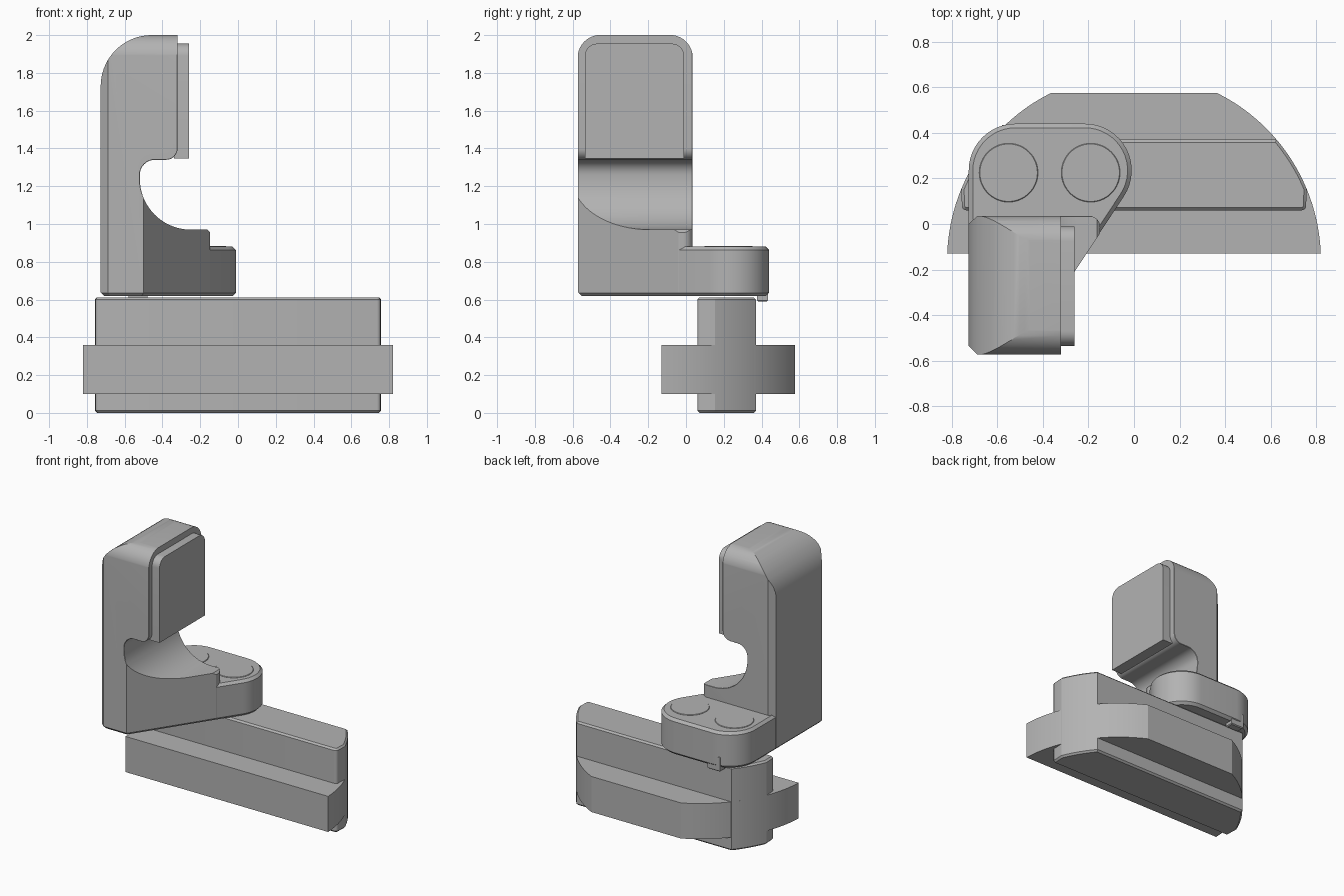
import bpy, bmesh
from math import sin, cos, radians
from mathutils import Vector

cube = bpy.data.objects.get("Cube")
if cube:
    bpy.data.objects.remove(cube, do_unlink=True)

grey = bpy.data.materials.new("plain grey")
grey.use_nodes = True
COLOUR = (0.45, 0.45, 0.45, 1)
grey.diffuse_color = COLOUR
grey.node_tree.nodes["Principled BSDF"].inputs["Base Color"].default_value = COLOUR


def arc(cx, cy, r, start, end, steps=12):
    """Points along a circular arc, angles in degrees."""
    angles = [radians(start + (end - start) * i / steps) for i in range(steps + 1)]
    return [(cx + r * cos(a), cy + r * sin(a)) for a in angles]


def prism(name, outline, low, high, axis="z", bevel=0.0, segments=1, rim=None):
    """Extrude an outline along an axis and optionally bevel its rims."""
    place = {"x": lambda u, v, w: (w, u, v),
             "y": lambda u, v, w: (u, w, v),
             "z": lambda u, v, w: (u, v, w)}[axis]
    bm = bmesh.new()
    rings = [[bm.verts.new(place(u, v, w)) for u, v in outline] for w in (low, high)]
    caps = [bm.faces.new(ring) for ring in rings]
    n = len(outline)
    for i in range(n):
        j = (i + 1) % n
        bm.faces.new((rings[0][i], rings[0][j], rings[1][j], rings[1][i]))
    bmesh.ops.recalc_face_normals(bm, faces=bm.faces)
    if bevel:
        edges = {e for c in caps for e in c.edges}
        if rim:
            edges = {e for e in edges if rim((e.verts[0].co + e.verts[1].co) / 2)}
        bmesh.ops.bevel(bm, geom=list(edges), offset=bevel, segments=segments,
                        profile=0.5, affect="EDGES", clamp_overlap=True)
    mesh = bpy.data.meshes.new(name)
    bm.to_mesh(mesh)
    bm.free()
    mesh.materials.append(grey)
    obj = bpy.data.objects.new(name, mesh)
    bpy.context.collection.objects.link(obj)
    return obj


def cut(obj, cutter, operation):
    """Apply a boolean and discard the cutter."""
    mod = obj.modifiers.new("cut", "BOOLEAN")
    mod.object, mod.operation, mod.solver = cutter, operation, "EXACT"
    cutter.hide_render = True
    bpy.context.view_layer.update()
    graph = bpy.context.evaluated_depsgraph_get()
    mesh = bpy.data.meshes.new_from_object(obj.evaluated_get(graph))
    obj.modifiers.clear()
    obj.data = mesh
    bpy.data.objects.remove(cutter, do_unlink=True)


def mirrored(points):
    return points + [(-x, y) for x, y in reversed(points)]


parts = []

# Base: wide flat plate crossed by a tall bar, both ending on one large arc
parts.append(prism("base_plate", mirrored([(0.82, -0.13)] + arc(0, -0.16, 0.82, 2.1, 63.8, 20)),
                   0.10, 0.36, bevel=0.01))
bar_end = arc(0.735, 0.08, 0.02, -90, 0, 4) + arc(0, -0.16, 0.82, 22.5, 40.3, 10)
parts.append(prism("base_bar", mirrored(bar_end), 0.0, 0.612, bevel=0.012))

# Foot: rounded back, slanted right side
foot = ([(-0.685, -0.57), (-0.5, -0.57)] + arc(-0.215, 0.235, 0.205, -34, 90, 16)
        + arc(-0.52, 0.235, 0.205, 90, 180) + [(-0.725, -0.53)])
parts.append(prism("foot", foot, 0.618, 0.88, bevel=0.018))

# Round plugs on the foot, each with a thin surrounding seam
for name, x in (("left_plug", -0.19), ("right_plug", -0.55)):
    parts.append(prism(name, arc(x, 0.225, 0.129, 0, 354.375, 63), 0.86, 0.884, bevel=0.003))

# Small tab under the back of the foot
parts.append(prism("foot_tab", [(-0.58, 0.375), (-0.48, 0.375), (-0.48, 0.435), (-0.58, 0.435)],
                   0.59, 0.70, bevel=0.006))

# Column: hooked side profile with a rounded throat
profile = ([(-0.727, 0.638), (-0.148, 0.638), (-0.148, 0.955), (-0.163, 0.97)]
           + arc(-0.25, 1.24, 0.27, 270, 180, 18)
           + arc(-0.44, 1.26, 0.08, 180, 90, 8)
           + arc(-0.38, 1.40, 0.06, 270, 360, 8)
           + [(-0.32, 2.0)] + arc(-0.457, 1.73, 0.27, 90, 180, 18))
column = prism("column", profile, -0.573, 0.035, axis="y", bevel=0.02, segments=1,
               rim=lambda p: p.x > -0.6 and p.z > 0.9 and (p.z > 1.15 or p.y > 0))
# round the top corners seen from the side
side = ([(-0.58, 0.5), (0.04, 0.5)] + arc(-0.085, 1.88, 0.121, 0, 90, 10)
        + arc(-0.453, 1.88, 0.121, 90, 180, 10))
side[0], side[1] = (-0.574, 0.5), (0.036, 0.5)
cut(column, prism("side_cutter", side, -1, 0.5, axis="x"), "INTERSECT")
# chamfer the outer vertical edges
plan = [(-0.687, -0.574), (0.3, -0.574), (0.3, 0.036), (-0.687, 0.036),
        (-0.728, -0.003), (-0.728, -0.533)]
cut(column, prism("plan_cutter", plan, 0.5, 2.1), "INTERSECT")
# slant the lower part to follow the foot
wedge = ([(-0.519, -0.6), (-0.149, -0.04)] + arc(-0.198, -0.014, 0.05, 0, 90, 6)
         + [(-0.198, 0.2), (0.2, 0.2), (0.2, -0.6)])
cut(column, prism("slant_cutter", wedge, 0.5, 1.25), "DIFFERENCE")
parts.append(column)

# Pad on the inner face of the head
pad = ([(-0.535, 1.348), (-0.01, 1.348)] + arc(-0.075, 1.89, 0.065, 0, 90, 8)
       + arc(-0.47, 1.89, 0.065, 90, 180, 8))
parts.append(prism("pad", pad, -0.34, -0.26, axis="x"))

# Smooth shading with sharp edges kept
bpy.ops.object.select_all(action="DESELECT")
for obj in parts:
    obj.select_set(True)
bpy.context.view_layer.objects.active = column
bpy.ops.object.shade_smooth_by_angle(angle=radians(25))
